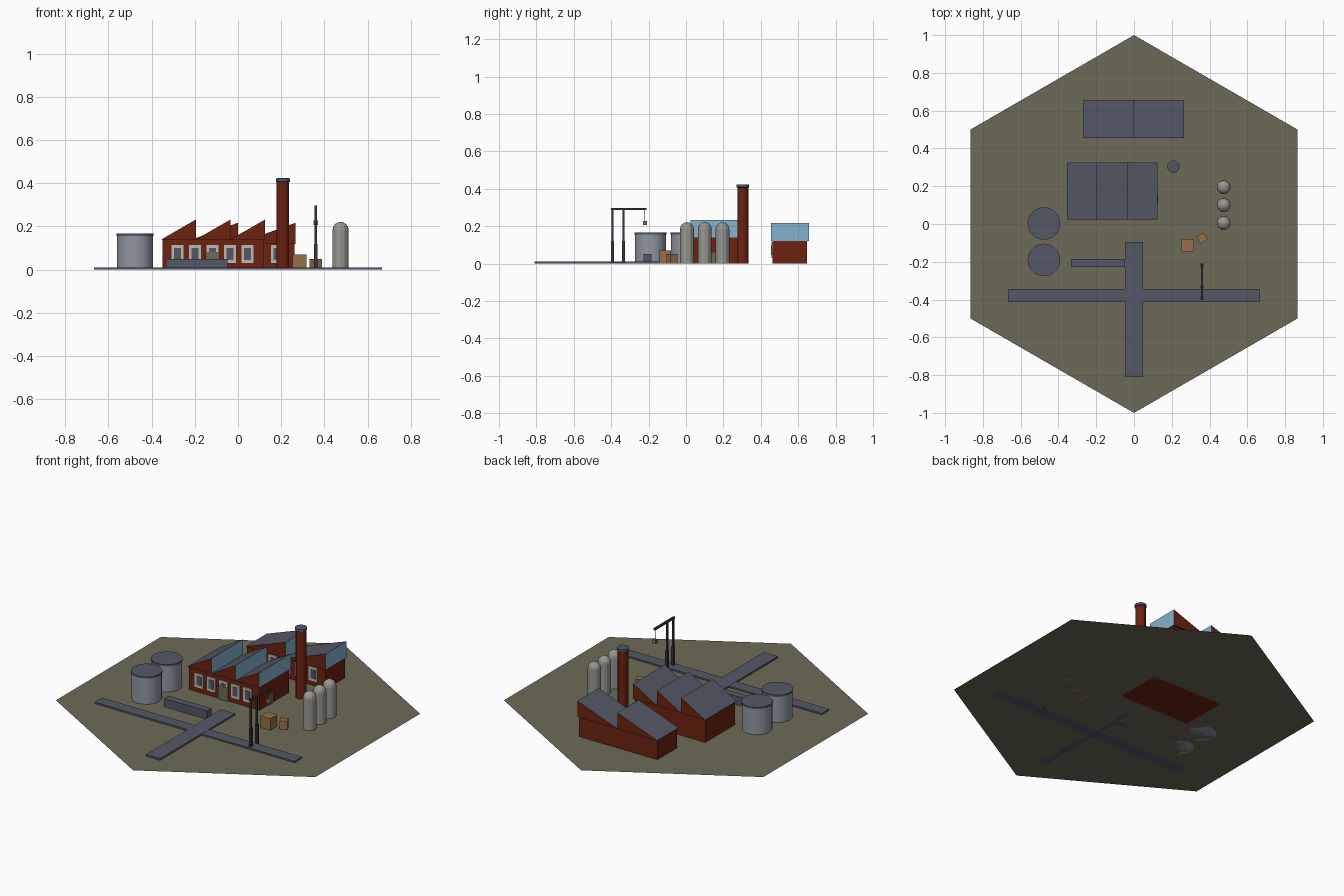
import bpy, bmesh, math
from mathutils import Matrix, Vector

if "Cube" in bpy.data.objects:
    bpy.data.objects.remove(bpy.data.objects["Cube"], do_unlink=True)


def material(name, r, g, b):
    m = bpy.data.materials.new(name)
    m.diffuse_color = (r, g, b, 1)
    m.use_nodes = True
    bsdf = next(n for n in m.node_tree.nodes if n.type == 'BSDF_PRINCIPLED')
    bsdf.inputs["Base Color"].default_value = (r, g, b, 1)
    return m


olive = material("olive_ground", .15, .145, .095)
slate = material("slate", .09, .098, .135)
brick = material("brick_red", .15, .016, .005)
glass = material("sky_glass", .23, .45, .62)
steel = material("blue_steel", .28, .31, .37)
concrete = material("concrete", .32, .31, .28)
wood = material("crate_wood", .31, .16, .065)
frame = material("window_frame", .5, .5, .46)
iron = material("dark_iron", .035, .037, .05)


def finish(name, bm, *mats):
    me = bpy.data.meshes.new(name)
    bmesh.ops.recalc_face_normals(bm, faces=bm.faces[:])
    bm.to_mesh(me)
    bm.free()
    for m in mats:
        me.materials.append(m)
    ob = bpy.data.objects.new(name, me)
    bpy.context.collection.objects.link(ob)
    return ob


def box(name, x, y, z, mat, turn=0):
    """Box from three (low, high) ranges, turned about its own centre."""
    bm = bmesh.new()
    size = [b - a for a, b in (x, y, z)]
    mid = Vector([(a + b) / 2 for a, b in (x, y, z)])
    m = Matrix.Translation(mid) @ Matrix.Rotation(turn, 4, 'Z') @ Matrix.Diagonal((*size, 1))
    bmesh.ops.create_cube(bm, size=1, matrix=m)
    return finish(name, bm, mat)


def lathe(name, profile, x, y, sides, mat, smooth=False):
    """Turned part; the profile runs (radius, height) from bottom to top."""
    bm = bmesh.new()
    rings = [[bm.verts.new((x + r * math.cos(math.tau * i / sides),
                            y + r * math.sin(math.tau * i / sides), z))
              for i in range(sides)] for r, z in profile]
    for low, high in zip(rings, rings[1:]):
        for i in range(sides):
            j = (i + 1) % sides
            bm.faces.new((low[i], low[j], high[j], high[i]))
    bm.faces.new(rings[0][::-1])
    bm.faces.new(rings[-1])
    ob = finish(name, bm, mat)
    if smooth:
        bpy.ops.object.select_all(action='DESELECT')
        ob.select_set(True)
        bpy.context.view_layer.objects.active = ob
        bpy.ops.object.shade_smooth_by_angle(angle=math.radians(30))
    return ob


def roof_tooth(name, x0, x1, y0, y1, z0, z1):
    """Sawtooth: slate slope facing left, glass upright, brick gables."""
    bm = bmesh.new()
    tri = [(x0, z0), (x1, z0), (x1, z1)]
    a, b = ([bm.verts.new((x, y, z)) for x, z in tri] for y in (y0, y1))
    bm.faces.new(a)
    bm.faces.new(b)
    for i in range(3):
        j = (i + 1) % 3
        bm.faces.new((a[i], a[j], b[j], b[i]))
    bmesh.ops.recalc_face_normals(bm, faces=bm.faces[:])
    for f in bm.faces:
        if f.normal.x > .9:
            f.material_index = 2
        elif f.normal.z > .1:
            f.material_index = 1
    return finish(name, bm, brick, slate, glass)


def window(name, x, y):
    """Light frame with a dark pane, on a wall facing the front."""
    box(name + "_frame", (x - .028, x + .028), (y - .006, y), (.03, .114), frame)
    box(name + "_pane", (x - .016, x + .016), (y - .008, y), (.045, .1), slate)


def hall(name, x0, x1, y0, y1, wall, peak, teeth, windows):
    box(name + "_walls", (x0 + .005, x1 - .005), (y0 + .009, y1 - .009), (0, wall), brick)
    w = (x1 - x0) / teeth
    for i in range(teeth):
        roof_tooth(f"{name}_roof_{i + 1}", x0 + i * w, x0 + (i + 1) * w, y0, y1, wall, peak)
    for i, x in enumerate(windows):
        window(f"{name}_window_{i + 1}", x, y0 + .009)


# Ground and crossing roads
bm = bmesh.new()
bmesh.ops.create_circle(bm, cap_ends=True, segments=6, radius=1)
ground = finish("ground", bm, olive)
if abs(max(v.co.y for v in ground.data.vertices) - 1) > .01:
    ground.data.transform(Matrix.Rotation(math.pi / 6, 4, 'Z'))
box("road_across", (-.667, .667), (-.413, -.343), (0, .009), slate)
box("road_lengthwise", (-.047, .047), (-.81, -.095), (0, .01), slate)

# Factory halls
hall("main_hall", -.355, .125, .024, .325, .14, .232, 3,
     [-.118 + .081 * i for i in range(-2, 3)])
hall("rear_hall", -.268, .266, .454, .657, .12, .217, 2,
     [.09 * i for i in range(-2, 3)])
box("front_door", (-.15, -.085), (.024, .033), (0, .083), olive)
box("side_door", (.12, .126), (.11, .16), (0, .06), olive)

# Chimney
lathe("chimney", [(.029, 0), (.029, .41)], .208, .304, 12, brick)
lathe("chimney_cap", [(.029, .405), (.033, .408), (.033, .422), (.026, .424)],
      .208, .304, 12, slate)

# Storage tanks
for i, y in enumerate((-.19, .003)):
    lathe(f"tank_{i + 1}", [(.083, 0), (.083, .157)], -.477, y, 32, steel, True)
    lathe(f"tank_lid_{i + 1}", [(.086, .156), (.086, .167)], -.477, y, 32, slate, True)

# Domed silos
R = .037
dome = [(R * math.cos(a), .184 + R * math.sin(a))
        for a in (math.radians(d) for d in (0, 22, 45, 67, 86))]
for i in range(3):
    lathe(f"silo_{i + 1}", [(R, 0)] + dome, .475, .005 + .095 * i, 12, concrete)

# Low container and crates
box("container", (-.333, -.048), (-.228, -.185), (0, .05), slate)
box("large_crate", (.252, .318), (-.145, -.08), (0, .07), wood)
box("small_crate", (.338, .382), (-.097, -.053), (0, .05), wood, math.radians(30))

# Loading crane
X = .36
for i, y in enumerate((-.392, -.334)):
    box(f"crane_post_{i + 1}", (X - .005, X + .005), (y - .005, y + .005), (0, .288), iron)
    box(f"crane_foot_{i + 1}", (X - .008, X + .008), (y - .008, y + .008), (0, .12), iron) \
        .scale = (1, 1, 1)
box("crane_beam", (X - .006, X + .006), (-.402, -.212), (.286, .297), iron)
box("crane_cable", (X - .0015, X + .0015), (-.2215, -.2185), (.22, .288), iron)
box("hanging_crate", (X - .011, X + .011), (-.231, -.209), (.206, .228), wood)
